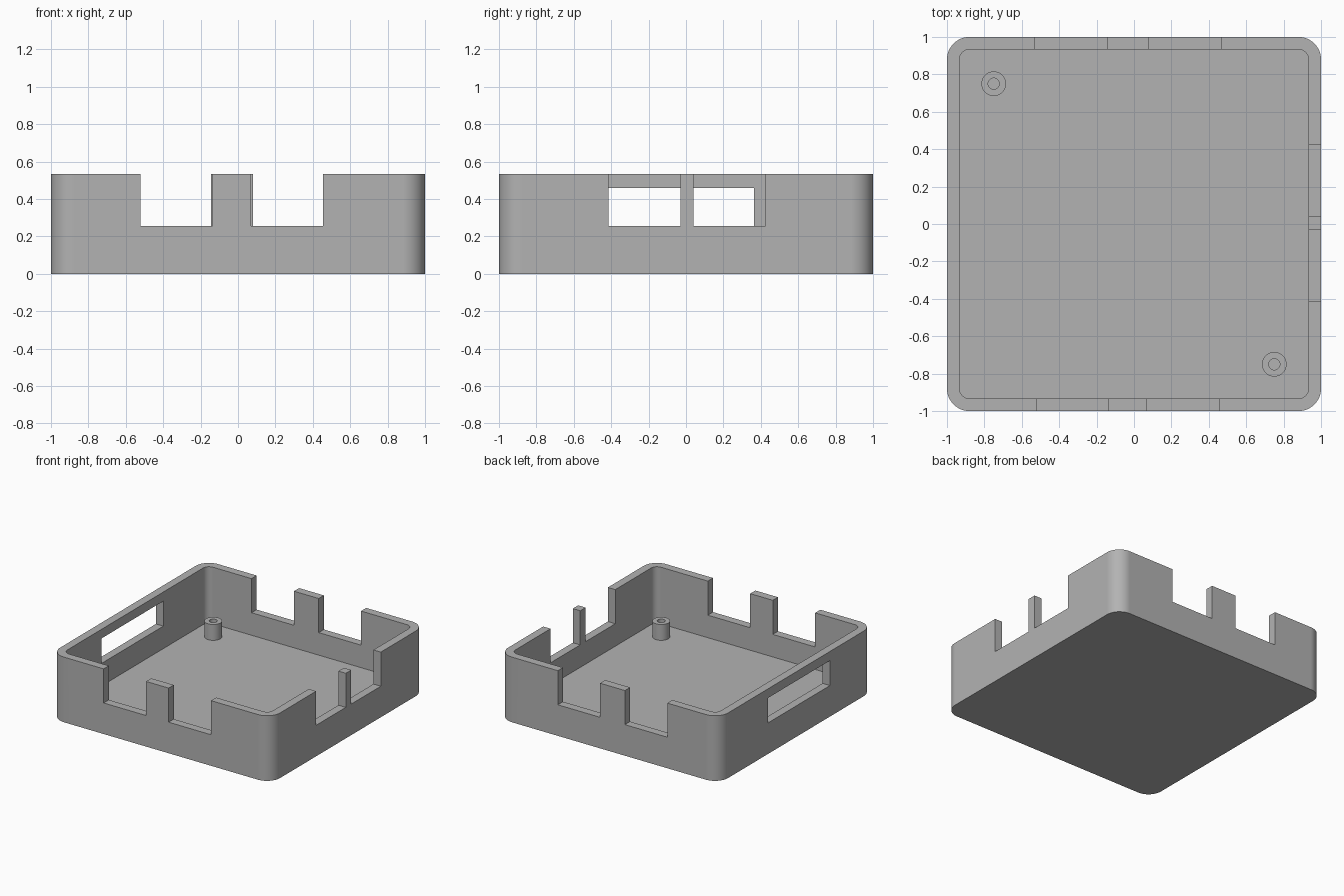
import bpy, bmesh, math

cube = bpy.data.objects.get("Cube")
if cube:
    bpy.data.objects.remove(cube, do_unlink=True)

HEIGHT, WALL, FLOOR = 0.535, 0.067, 0.07
NOTCH_Z = 0.255

grey = bpy.data.materials.new("plain grey")
grey.use_nodes = True
grey.diffuse_color = (0.45, 0.45, 0.45, 1)
grey.node_tree.nodes["Principled BSDF"].inputs["Base Color"].default_value = grey.diffuse_color


def extrude_outline(name, points, z0, z1):
    """Solid prism from a closed outline."""
    bm = bmesh.new()
    face = bm.faces.new([bm.verts.new((x, y, z0)) for x, y in points])
    top = bmesh.ops.extrude_face_region(bm, geom=[face])["geom"]
    bmesh.ops.translate(bm, vec=(0, 0, z1 - z0),
                        verts=[v for v in top if isinstance(v, bmesh.types.BMVert)])
    bmesh.ops.recalc_face_normals(bm, faces=bm.faces)
    mesh = bpy.data.meshes.new(name)
    bm.to_mesh(mesh)
    bm.free()
    mesh.materials.append(grey)
    obj = bpy.data.objects.new(name, mesh)
    bpy.context.collection.objects.link(obj)
    return obj


def rounded_square(half, radius, steps=16):
    pts = []
    for corner, (sx, sy) in enumerate([(1, 1), (-1, 1), (-1, -1), (1, -1)]):
        for i in range(steps + 1):
            a = math.pi / 2 * (corner + i / steps)
            pts.append((sx * (half - radius) + radius * math.cos(a),
                        sy * (half - radius) + radius * math.sin(a)))
    return pts


def circle(x, y, r, steps=48):
    return [(x + r * math.cos(math.tau * i / steps),
             y + r * math.sin(math.tau * i / steps)) for i in range(steps)]


def box(name, x0, x1, y0, y1, z0, z1):
    return extrude_outline(name, [(x0, y0), (x1, y0), (x1, y1), (x0, y1)], z0, z1)


def subtract(obj, cutter):
    mod = obj.modifiers.new("cut", "BOOLEAN")
    mod.operation, mod.solver, mod.object = "DIFFERENCE", "EXACT", cutter
    bpy.context.view_layer.objects.active = obj
    bpy.ops.object.modifier_apply(modifier=mod.name)
    bpy.data.objects.remove(cutter, do_unlink=True)


def finish(obj):
    bpy.ops.object.select_all(action="DESELECT")
    obj.select_set(True)
    bpy.context.view_layer.objects.active = obj
    bpy.ops.object.shade_smooth_by_angle(angle=math.radians(30))
    mod = obj.modifiers.new("even shading", "WEIGHTED_NORMAL")
    mod.keep_sharp = True


# Tray with floor and rounded walls
tray = extrude_outline("tray", rounded_square(1, 0.12), 0, HEIGHT)
subtract(tray, extrude_outline("cavity", rounded_square(1 - WALL, 0.053), FLOOR, 1))

# Open notches in the front, back and left walls
for x0, x1 in [(-0.52, -0.135), (0.07, 0.455)]:
    subtract(tray, box("front_notch", x0, x1, -1.1, -0.9, NOTCH_Z, 1))
for x0, x1 in [(-0.53, -0.145), (0.08, 0.465)]:
    subtract(tray, box("back_notch", x0, x1, 0.9, 1.1, NOTCH_Z, 1))
for y0, y1 in [(-0.415, -0.03), (0.04, 0.425)]:
    subtract(tray, box("side_notch", 0.9, 1.1, y0, y1, NOTCH_Z, 1))

# Closed slot in the opposite wall
subtract(tray, box("slot", -1.1, -0.9, -0.44, 0.363, NOTCH_Z, 0.46))
finish(tray)

# Hollow screw posts in two opposite corners
for name, s in [("back_post", 1), ("front_post", -1)]:
    post = extrude_outline(name, circle(-0.75 * s, 0.75 * s, 0.066), FLOOR - 0.01, 0.2)
    subtract(post, extrude_outline("bore", circle(-0.75 * s, 0.75 * s, 0.03), FLOOR, 1))
    finish(post)
